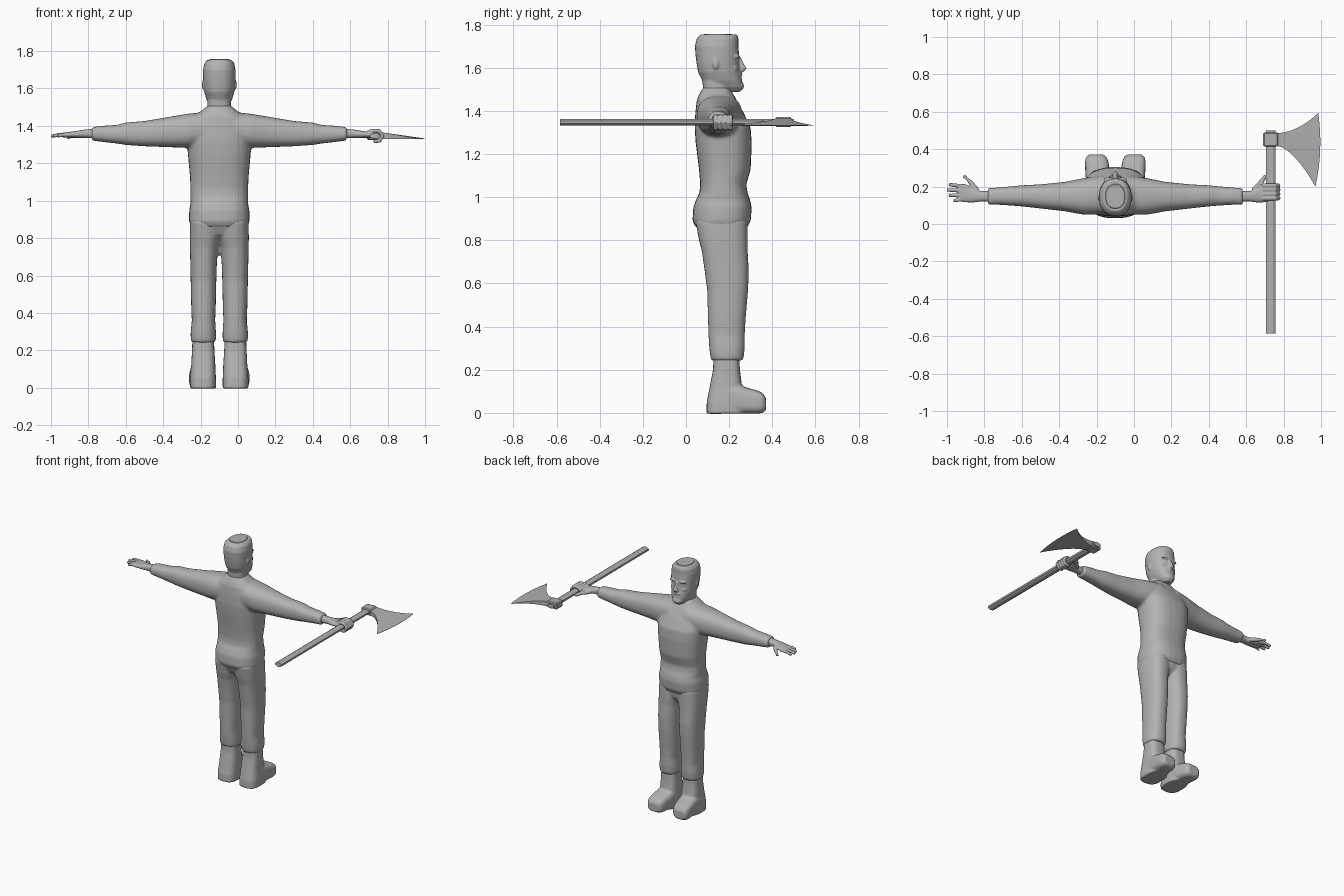
import bpy, bmesh, math
from mathutils import Vector

if "Cube" in bpy.data.objects:
    bpy.data.objects.remove(bpy.data.objects["Cube"])

CX = -0.10  # the body's plane of symmetry

grey = bpy.data.materials.new("plain grey")
grey.diffuse_color = (0.45, 0.45, 0.45, 1)
grey.use_nodes = True
grey.node_tree.nodes["Principled BSDF"].inputs["Base Color"].default_value = grey.diffuse_color


def finish(name, bm):
    bmesh.ops.recalc_face_normals(bm, faces=bm.faces)
    me = bpy.data.meshes.new(name)
    bm.to_mesh(me)
    bm.free()
    me.materials.append(grey)
    ob = bpy.data.objects.new(name, me)
    bpy.context.collection.objects.link(ob)
    return ob


def loft(name, rows, axis="z", side=1, power=2.4, n=28):
    """Skin rounded sections; row = (station, u0, u1, v0, v1), x measured from CX."""
    bm = bmesh.new()
    rings = []
    for t, u0, u1, v0, v1 in rows:
        ring = []
        for i in range(n):
            a = 2 * math.pi * i / n
            c, s = math.cos(a), math.sin(a)
            u = (u0 + u1) / 2 + (u1 - u0) / 2 * math.copysign(abs(c) ** (2 / power), c)
            v = (v0 + v1) / 2 + (v1 - v0) / 2 * math.copysign(abs(s) ** (2 / power), s)
            x, y, z = {"z": (u, v, t), "x": (t, u, v), "y": (u, t, v)}[axis]
            ring.append(bm.verts.new((CX + side * x, y, z)))
        rings.append(ring)
    for a, b in zip(rings, rings[1:]):
        for i in range(n):
            j = (i + 1) % n
            bm.faces.new((a[i], a[j], b[j], b[i]))
    bm.faces.new(rings[0])
    bm.faces.new(rings[-1])
    return finish(name, bm)


def ball(name, centre, size):
    bm = bmesh.new()
    bmesh.ops.create_uvsphere(bm, u_segments=16, v_segments=10, radius=1)
    for v in bm.verts:
        v.co = Vector(centre) + Vector(a * b for a, b in zip(v.co, size))
    return finish(name, bm)


def tube(name, pts, r, tip=0.75):
    """Finger: a chain of tapering round sections along a path."""
    bm = bmesh.new()
    pts = [Vector(p) for p in pts]
    rings = []
    for k, p in enumerate(pts):
        d = (pts[min(k + 1, len(pts) - 1)] - pts[max(k - 1, 0)]).normalized()
        q = d.to_track_quat("Z", "Y")
        rad = r * (1 + (tip - 1) * k / (len(pts) - 1))
        # Keep ring starts aligned by building the frame from a fixed side vector
        w = Vector((0, 1, 0)) if abs(d.y) < 0.7 else Vector((0, 0, 1))
        e = d.cross(w).normalized()
        f = d.cross(e)
        rings.append([bm.verts.new(p + rad * (math.cos(i * math.pi / 4) * e
                      + math.sin(i * math.pi / 4) * f)) for i in range(8)])
    for a, b in zip(rings, rings[1:]):
        for i in range(8):
            j = (i + 1) % 8
            bm.faces.new((a[i], a[j], b[j], b[i]))
    bm.faces.new(rings[0])
    bm.faces.new(rings[-1])
    return finish(name, bm)


def fuse(name, parts, voxel, smooth):
    """Join overlapping parts into one continuous smooth skin."""
    bpy.ops.object.select_all(action="DESELECT")
    for p in parts:
        p.select_set(True)
    bpy.context.view_layer.objects.active = parts[0]
    bpy.ops.object.join()
    ob = parts[0]
    ob.name = name
    m = ob.modifiers.new("skin", "REMESH")
    m.mode, m.voxel_size, m.use_smooth_shade = "VOXEL", voxel, True
    s = ob.modifiers.new("relax", "SMOOTH")
    s.factor, s.iterations = 0.5, smooth
    return ob


# Shirt: torso with a gathered waist, and two sleeves
torso = [(.86, .152, .045, .285), (.89, .162, .03, .30), (.95, .161, .033, .305),
         (.985, .154, .045, .298), (1.02, .155, .062, .285), (1.06, .154, .066, .28),
         (1.13, .157, .06, .30), (1.25, .168, .045, .305), (1.32, .175, .04, .30),
         (1.39, .17, .043, .268), (1.45, .135, .05, .235), (1.485, .09, .065, .215),
         (1.51, .06, .08, .20)]
shirt = [loft("torso", [(z, -w, w, a, b) for z, w, a, b in torso], power=2.5)]
sleeve = [(.06, .05, .26, 1.30, 1.475), (.17, .05, .245, 1.283, 1.465),
          (.27, .068, .225, 1.286, 1.448), (.40, .083, .212, 1.291, 1.426),
          (.50, .094, .207, 1.298, 1.418), (.55, .098, .202, 1.306, 1.405),
          (.63, .103, .195, 1.315, 1.40), (.682, .102, .191, 1.322, 1.393)]
for s in (1, -1):
    shirt.append(loft("sleeve", sleeve, "x", s))
fuse("shirt", shirt, 0.009, 3)

# Trousers: hips and two legs
hips = [(.78, -.06, .06, .12, .24), (.82, -.14, .14, .07, .275), (.88, -.157, .157, .04, .285),
        (.94, -.15, .15, .06, .28)]
leg = [(.93, -.01, .15, .06, .27), (.88, -.01, .157, .045, .285), (.80, -.005, .158, .06, .286),
       (.75, .007, .157, .073, .286), (.66, .013, .155, .086, .291), (.57, .016, .153, .098, .288),
       (.43, .019, .15, .102, .276), (.36, .022, .147, .104, .272), (.30, .018, .153, .108, .272),
       (.26, .018, .153, .113, .268), (.242, .022, .148, .118, .262)]
fuse("trousers", [loft("hips", hips)] + [loft("leg", leg, side=s) for s in (1, -1)], 0.008, 3)

# Boots: shaft and rounded forefoot
shaft = [(.30, .03, .142, .13, .245), (.20, .026, .146, .125, .25), (.12, .021, .15, .11, .26),
         (.05, .018, .156, .096, .275), (-.004, .018, .156, .095, .275)]
foot = [(.17, .022, .154, -.004, .14), (.25, .024, .158, -.004, .128), (.29, .03, .161, -.004, .115),
        (.33, .036, .162, -.004, .104), (.355, .045, .158, .0, .092), (.371, .062, .143, .012, .07)]
for s, label in ((1, "right"), (-1, "left")):
    fuse(label + "_boot", [loft("shaft", shaft, side=s, power=3),
                           loft("forefoot", foot, "y", s, power=3.4)], 0.007, 2)

# Head: neck, skull with squared hair, jaw with beard, and face features
skull = [(1.488, .03, .17, .25), (1.51, .052, .11, .264), (1.54, .068, .075, .26),
         (1.58, .08, .056, .252), (1.62, .085, .049, .246), (1.66, .087, .044, .246),
         (1.70, .087, .041, .243), (1.735, .08, .05, .243), (1.754, .063, .068, .238)]
head = [loft("skull", [(z, -w, w, a, b) for z, w, a, b in skull], power=2.3),
        loft("neck", [(1.43, -.07, .07, .07, .21), (1.48, -.064, .064, .08, .202),
                      (1.56, -.062, .062, .075, .2)]),
        loft("nose", [(1.583, -.017, .017, .23, .27), (1.595, -.016, .016, .23, .281),
                      (1.62, -.011, .011, .23, .267), (1.65, -.008, .008, .23, .253)]),
        ball("chin", (CX, .243, 1.515), (.036, .026, .024)),
        ball("moustache", (CX, .247, 1.568), (.034, .015, .009))]
for s in (1, -1):
    head.append(ball("brow", (CX + s * .034, .235, 1.652), (.03, .016, .008)))
    head.append(ball("cheek", (CX + s * .04, .218, 1.597), (.024, .024, .019)))
    head.append(ball("ear", (CX + s * .084, .138, 1.62), (.009, .016, .028)))
fuse("head", head, 0.005, 2)

# Hair: a flat crop standing just proud of the crown
hair = [(1.745, -.06, .06, .075, .225), (1.757, -.05, .05, .085, .21)]
loft("hair_top", hair, power=2.3)

# Hands: the left is open, the right is closed on the handle
palm = [(.65, .118, .175, 1.332, 1.386), (.72, .12, .176, 1.336, 1.38),
        (.76, .115, .192, 1.336, 1.374), (.80, .116, .213, 1.337, 1.368)]
left = [loft("palm", palm + [(.835, .12, .215, 1.338, 1.364)], "x", -1)]
for y0, y1, tip in ((.131, .125, -.965), (.154, .153, -.99), (.178, .182, -1.0), (.202, .212, -.99)):
    left.append(tube("finger", [(-.92, y0, 1.353), ((tip - .92) / 2, (y0 + y1) / 2, 1.352),
                                (tip, y1, 1.345)], .0115, .8))
left.append(tube("thumb", [(-.84, .18, 1.352), (-.875, .225, 1.346), (-.91, .258, 1.338)], .015, .7))
fuse("left_hand", left, 0.0045, 2)

right = [loft("palm", palm + [(.82, .12, .215, 1.338, 1.37)], "x", 1)]
for y in (.137, .16, .183, .206):
    right.append(tube("finger", [(.69, y, 1.36), (.715, y, 1.374), (.755, y, 1.372), (.773, y, 1.345),
                                 (.757, y, 1.32), (.725, y, 1.317)], .0125, .85))
right.append(tube("thumb", [(.64, .18, 1.352), (.68, .225, 1.35), (.705, .258, 1.34)], .015, .7))
fuse("right_hand", right, 0.0045, 2)

# Axe handle: eight-sided pole
bm = bmesh.new()
bmesh.ops.create_cone(bm, cap_ends=True, segments=8, radius1=1, radius2=1, depth=1.085)
for v in bm.verts:
    a = math.atan2(v.co.y, v.co.x) + math.pi / 8
    v.co = (.732 + .027 * math.cos(a), -.042 + v.co.z, 1.347 + .0165 * math.sin(a))
finish("axe_handle", bm)

# Axe socket: bevelled block around the handle
bm = bmesh.new()
bmesh.ops.create_cube(bm, size=1)
for v in bm.verts:
    v.co = (.731 + v.co.x * .08, .452 + v.co.y * .074, 1.348 + v.co.z * .046)
bmesh.ops.bevel(bm, geom=bm.edges[:], offset=.006, segments=1, affect="EDGES")
finish("axe_socket", bm)

# Axe blade: flared wedge thinning to a curved cutting edge
bm = bmesh.new()
grid = []
for k in range(9):
    t = k / 8
    x_in = .76 + (.985 - .76) * t
    top = .486 + .108 * t ** 2
    low = .418 - .218 * t ** 1.7
    thick = .018 * (1 - t) + .0008
    row = []
    for j in range(9):
        f = j / 8
        bulge = t * (.03 * 4 * f * (1 - f) * .6 - .015 * (1 - f))
        y = low + (top - low) * f
        z = 1.348 - .016 * t
        row.append([bm.verts.new((x_in + bulge, y, z + s * thick)) for s in (1, -1)])
    grid.append(row)
for k in range(8):
    for j in range(8):
        q = [grid[k][j], grid[k + 1][j], grid[k + 1][j + 1], grid[k][j + 1]]
        for s in (0, 1):
            bm.faces.new([v[s] for v in q])
rim = [grid[k][0] for k in range(9)] + [grid[8][j] for j in range(1, 9)] \
    + [grid[k][8] for k in range(7, -1, -1)] + [grid[0][j] for j in range(7, 0, -1)]
for a, b in zip(rim, rim[1:] + rim[:1]):
    bm.faces.new((a[0], b[0], b[1], a[1]))
finish("axe_blade", bm)
